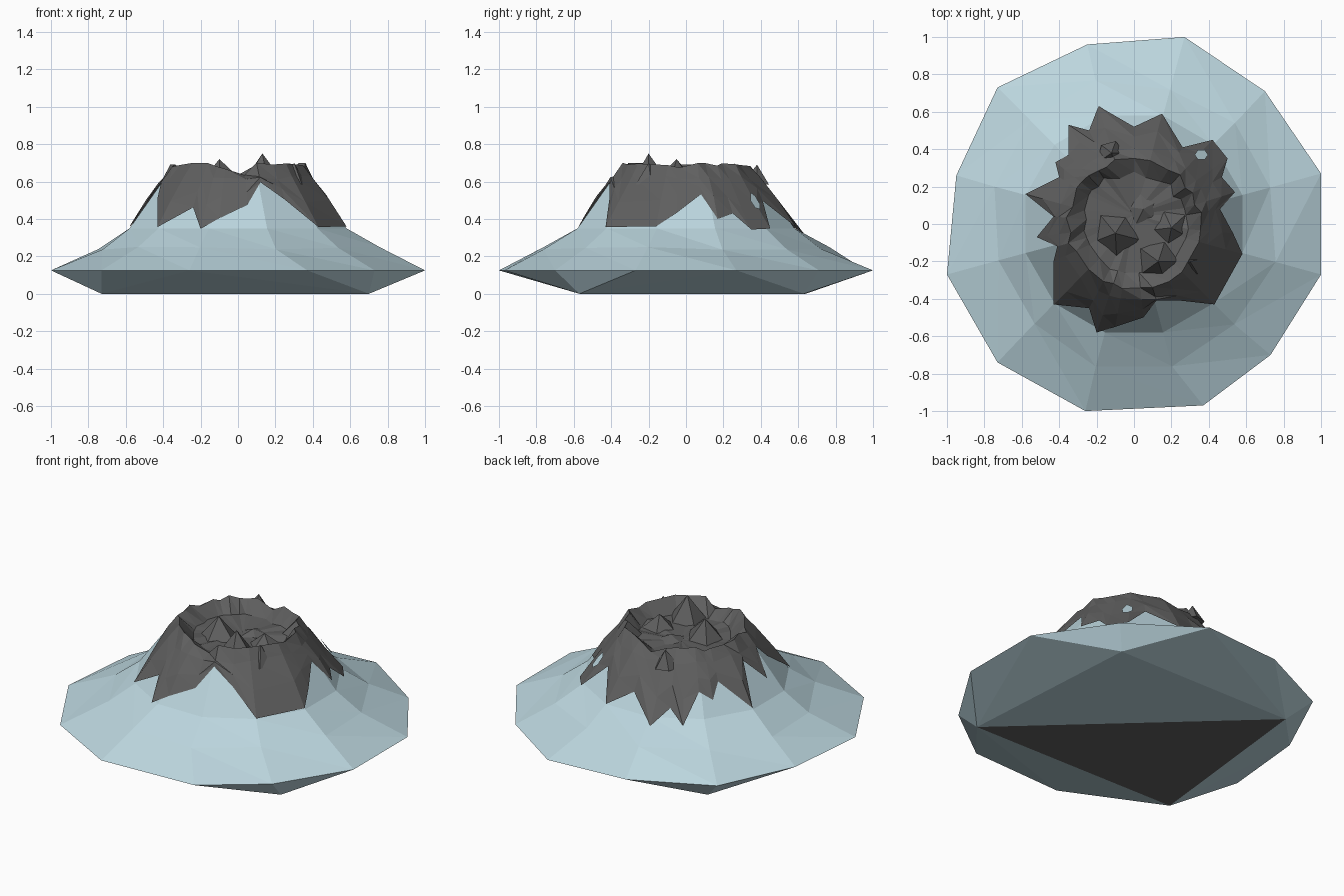
import bpy, bmesh, math, random
from mathutils import Vector

if "Cube" in bpy.data.objects:
    bpy.data.objects.remove(bpy.data.objects["Cube"])

random.seed(4)


def material(name, rgb):
    m = bpy.data.materials.new(name)
    m.diffuse_color = (*rgb, 1)
    m.use_nodes = True
    m.node_tree.nodes["Principled BSDF"].inputs["Base Color"].default_value = m.diffuse_color
    return m


ICE = material("pale_ice_blue", (0.50, 0.67, 0.73))
ROCK = material("dark_rock", (0.115, 0.115, 0.115))


def finish(name, bm, mats, normals=True):
    if normals:
        bmesh.ops.recalc_face_normals(bm, faces=bm.faces[:])
    me = bpy.data.meshes.new(name)
    bm.to_mesh(me)
    bm.free()
    for m in mats:
        me.materials.append(m)
    ob = bpy.data.objects.new(name, me)
    bpy.context.collection.objects.link(ob)
    return ob


def bridge(bm, a, b):
    """Triangles between two closed rings of equal count."""
    n = len(a)
    for i in range(n):
        j = (i + 1) % n
        bm.faces.new((a[i], a[j], b[i]))
        bm.faces.new((a[j], b[j], b[i]))


def ring(bm, n, r, z, jit=0.0):
    out = []
    for k in range(n):
        t = math.radians(15 + 360 / n * k)
        q = r + random.uniform(-jit, jit)
        out.append(bm.verts.new((q * math.cos(t), q * math.sin(t),
                                 z + random.uniform(-jit, jit) * 0.3)))
    return out


# Ice slope: twelve-sided rim, tapering up, with a square foot below
bm = bmesh.new()
rim_xy = [(1, .27), (.70, .71), (.27, 1), (-.25, .96), (-.73, .73), (-.95, .26),
          (-1, -.27), (-.73, -.74), (-.26, -1), (.37, -.97), (.73, -.70), (1, -.27)]
foot_xy = [(.70, -.57), (.62, .63), (-.60, .64), (-.73, -.55)]
rim = [bm.verts.new((x, y, .125)) for x, y in rim_xy]
foot = [bm.verts.new((x, y, 0)) for x, y in foot_xy]
bmesh.ops.convex_hull(bm, input=rim + foot)
flat = [f for f in bm.faces if len({round(v.co.z, 3) for v in f.verts}) == 1]
bmesh.ops.delete(bm, geom=flat, context='FACES_ONLY')
bm.faces.new((foot[0], foot[2], foot[1]))
dark = bm.faces.new((foot[0], foot[3], foot[2]))
dark.material_index = 1
levels = [ring(bm, 12, .77, .243, .03), ring(bm, 12, .60, .35),
          ring(bm, 12, .41, .611), ring(bm, 12, .30, .55)]
prev = rim
for lv in levels:
    bridge(bm, prev, lv)
    prev = lv
bm.faces.new(prev)
finish("ice_slope", bm, [ICE, ROCK])


def slope_z(x, y):
    """Height of the twelve-sided upper slope."""
    t = math.degrees(math.atan2(y, x))
    d = math.radians((t + 15) % 30 - 15)
    r = math.hypot(x, y) * math.cos(d) / math.cos(math.radians(15))
    if r > .60:
        return .35 - (r - .60) * .63
    return .35 + (.60 - r) * 1.375


# Rock cap: ragged lower edge, broken crater rim and sunken floor
edge = [(.58, -.16), (.43, -.43), (.25, -.41), (.12, -.41), (.05, -.50), (-.10, -.55),
        (-.20, -.58), (-.24, -.45), (-.43, -.43), (-.43, -.20), (-.41, -.12),
        (-.52, -.07), (-.43, .04), (-.58, .16), (-.40, .25), (-.42, .33),
        (-.35, .37), (-.35, .53), (-.24, .50), (-.19, .63), (0, .52), (.15, .59),
        (.26, .41), (.42, .45), (.50, .35), (.47, .25), (.54, .17),
        (.46, .08), (.53, -.05)]
edge.sort(key=lambda p: math.atan2(p[1], p[0]))
bm = bmesh.new()
rows = [[], [], [], [], []]
for i, (x, y) in enumerate(edge):
    t, rb = math.atan2(y, x), math.hypot(x, y)
    c, s = math.cos(t), math.sin(t)
    radii = [rb, (rb + .415) / 2, .405]
    for k, r in enumerate(radii):
        lift = .012 + (random.uniform(0, .02) if k == 1 else 0)
        rows[k].append(bm.verts.new((r * c, r * s, slope_z(r * c, r * s) + lift)))
    r = .355 + random.uniform(-.02, .012)
    z = random.uniform(.665, .70)
    if abs(r * c) < .06:
        z = .635
    rows[3].append(bm.verts.new((r * c, r * s, z)))
    r = .275 + random.uniform(-.02, .02)
    rows[4].append(bm.verts.new((r * c, r * s, .61 + random.uniform(-.01, .01))))
for a, b in zip(rows, rows[1:]):
    bridge(bm, a, b)
mid = bm.verts.new((0, .05, .595))
n = len(edge)
for i in range(n):
    bm.faces.new((rows[4][i], rows[4][(i + 1) % n], mid))
finish("rock_cap", bm, [ROCK])

# Jagged peaks on the crater floor and rim: x, y, top height, base radius
peaks = [(.13, -.20, .75, .12), (-.10, -.05, .72, .12), (.20, -.02, .68, .10),
         (.05, .08, .63, .10), (.30, -.20, .70, .08), (-.12, .38, .69, .08)]
for k, (x, y, top, r) in enumerate(peaks):
    bm = bmesh.new()
    apex = bm.verts.new((x, y, top))
    base = []
    for i in range(5):
        t = math.tau * i / 5 + k
        q = r * random.uniform(.8, 1.25)
        base.append(bm.verts.new((x + q * math.cos(t), y + q * math.sin(t), .585)))
    for i in range(5):
        bm.faces.new((base[i], base[(i + 1) % 5], apex))
    bm.faces.new(base[::-1])
    finish("crater_peak_%d" % (k + 1), bm, [ROCK])

# Small ice patch showing through the rock
bm = bmesh.new()
patch = []
for i in range(6):
    t = math.tau * i / 6
    x, y = .36 + .036 * math.cos(t), .37 + .03 * math.sin(t)
    patch.append(bm.verts.new((x, y, slope_z(x, y) + .035)))
bm.faces.new(patch)
finish("ice_patch", bm, [ICE], False)
